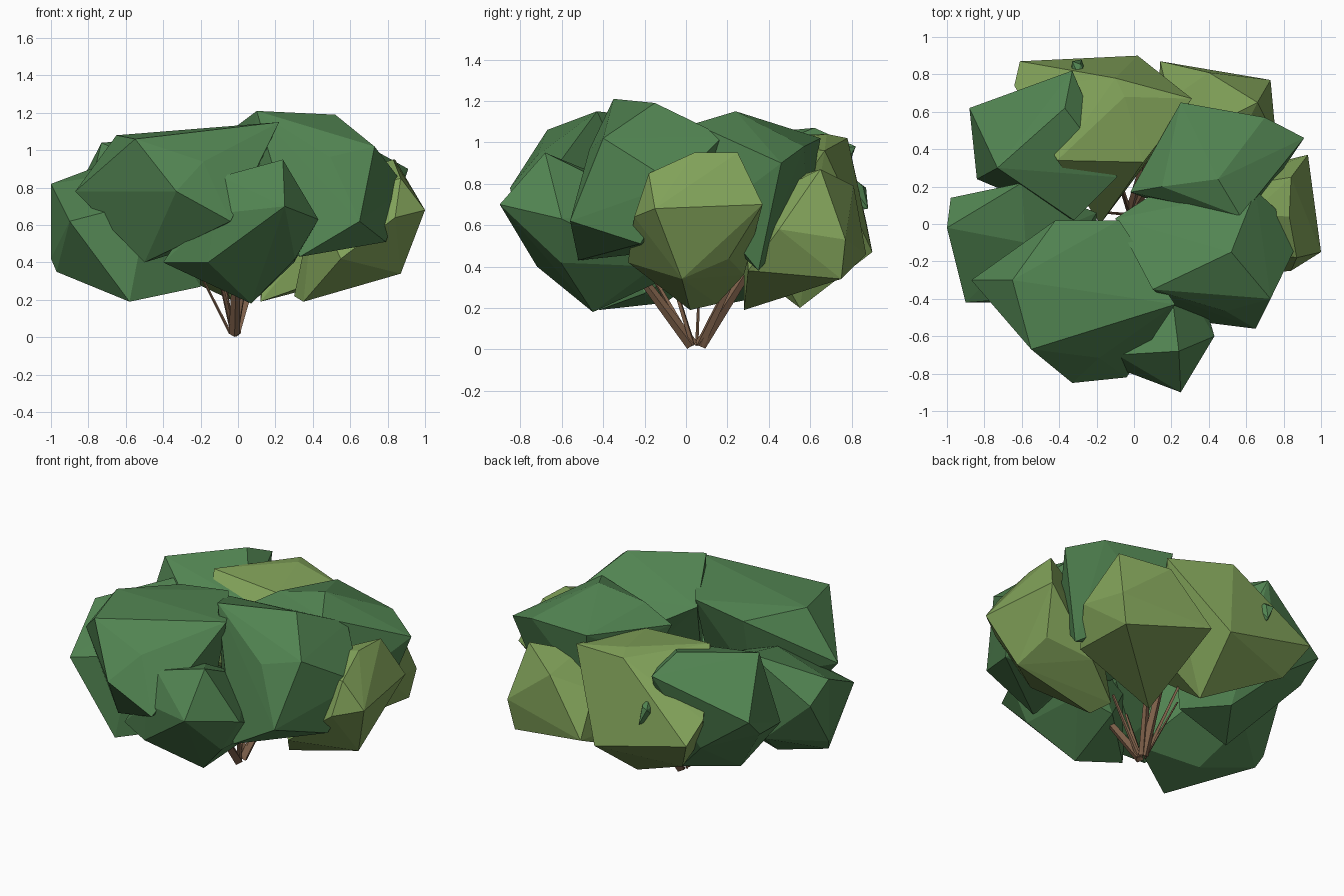
import bpy
import bmesh
import math
import random
from mathutils import Vector

random.seed(4)

cube = bpy.data.objects.get("Cube")
if cube:
    bpy.data.objects.remove(cube, do_unlink=True)


def make_material(name, colour):
    material = bpy.data.materials.new(name)
    material.use_nodes = True
    material.diffuse_color = (*colour, 1)
    shader = next(n for n in material.node_tree.nodes if n.type == 'BSDF_PRINCIPLED')
    shader.inputs["Base Color"].default_value = (*colour, 1)
    return material


leaf_green = make_material("leaf green", (.085, .235, .085))
leaf_olive = make_material("leaf olive", (.22, .36, .1))
bark_brown = make_material("bark brown", (.23, .13, .075))


def finish(bm, name, material):
    bmesh.ops.recalc_face_normals(bm, faces=bm.faces)
    mesh = bpy.data.meshes.new(name)
    bm.to_mesh(mesh)
    bm.free()
    mesh.materials.append(material)
    obj = bpy.data.objects.new(name, mesh)
    bpy.context.collection.objects.link(obj)


def foliage_clump(name, material, centre, radii, corners):
    """Faceted clump: a coarse ellipsoid hull pulled out to a few corner points."""
    centre = Vector(centre)
    corners = [Vector(c) for c in corners]
    points = list(corners)
    sphere = bmesh.new()
    bmesh.ops.create_icosphere(sphere, subdivisions=1, radius=1)
    for vert in sphere.verts:
        push = random.uniform(.85, 1)
        offset = Vector([v * r * push for v, r in zip(vert.co, radii)])
        # Leave out points that would crowd a corner
        if all(offset.angle(c - centre) > .45 for c in corners):
            points.append(centre + offset)
    sphere.free()

    bm = bmesh.new()
    verts = [bm.verts.new(p) for p in points]
    hull = bmesh.ops.convex_hull(bm, input=verts)
    loose = {g for g in hull["geom_interior"] + hull["geom_unused"]
             if isinstance(g, bmesh.types.BMVert)}
    bmesh.ops.delete(bm, geom=list(loose), context='VERTS')
    finish(bm, name, material)


def branch(name, foot, tip, thick, thin):
    """Tapered four-sided branch."""
    axis = tip - foot
    bm = bmesh.new()
    bmesh.ops.create_cone(bm, cap_ends=True, segments=4, radius1=thick,
                          radius2=thin, depth=axis.length)
    turn = axis.to_track_quat('Z', 'Y')
    for vert in bm.verts:
        vert.co = turn @ vert.co + (foot + tip) / 2
    finish(bm, name, bark_brown)


# Front clumps
foliage_clump("front_left_crown", leaf_green, (-.3, -.38, .78), (.42, .4, .36), [
    (-.87, -.3, .78), (-.55, -.67, 1.06), (-.33, -.85, .78), (-.04, -.82, .62),
    (-.65, -.3, 1.08), (.22, -.43, 1.15), (-.08, .02, 1.1), (-.42, .02, 1.05),
    (-.5, -.5, .4)])
foliage_clump("front_right_crown", leaf_green, (.38, -.17, .8), (.42, .36, .38), [
    (.1, -.35, 1.21), (.52, -.15, 1.19), (.73, -.4, 1.02), (.65, -.56, .62),
    (.79, -.22, .51), (.9, -.05, .8), (.65, .18, 1.03), (.33, -.52, .43),
    (-.1, .03, 1.06), (.1, .16, .95)])
foliage_clump("front_low_clump", leaf_green, (.08, -.45, .55), (.36, .34, .34), [
    (.25, -.9, .7), (.24, -.68, .95), (.43, -.6, .63), (.07, -.45, .18),
    (-.4, -.58, .4), (-.12, -.76, .66), (-.16, -.72, .4), (.3, -.15, .4),
    (-.09, -.7, .86), (.08, -.1, .34)])

# Left side and rear left clumps
foliage_clump("side_clump", leaf_green, (-.58, -.1, .58), (.4, .36, .36), [
    (-1, -.02, .82), (-1, -.02, .42), (-.97, -.06, .35), (-.58, -.42, .19),
    (-.9, -.42, .62), (-.98, .14, .7), (-.6, .22, .97), (-.2, -.2, .27),
    (-.2, .06, .8)])
foliage_clump("rear_side_clump", leaf_green, (-.46, .38, .66), (.38, .34, .36), [
    (-.88, .62, .75), (-.33, .82, .98), (-.73, .3, 1.04), (-.09, .25, .92),
    (-.37, .62, 1.07), (-.84, .24, .6), (-.86, .48, .62), (-.32, .02, .85),
    (-.53, .2, .22), (-.32, .5, .28), (-.16, .22, .32)])

# Rear right crown
foliage_clump("rear_crown", leaf_green, (.42, .3, .78), (.38, .34, .3), [
    (.25, .65, 1.02), (.7, .57, .98), (.91, .46, .9), (.57, .04, 1.09),
    (.45, .24, 1.15), (.15, .2, 1.09), (.74, .35, .38), (-.02, .17, .98)])

# Olive clumps
foliage_clump("olive_side_clump", leaf_olive, (.62, .05, .58), (.3, .3, .32), [
    (1, -.15, .68), (.93, .37, .7), (.87, -.02, .34), (.84, .25, .95),
    (.87, -.18, .85), (.84, -.25, .64), (.35, .02, .19), (.83, .04, .95),
    (.55, -.28, .42), (.55, .28, .36), (.3, .15, .22)])
foliage_clump("olive_rear_right_clump", leaf_olive, (.4, .52, .56), (.32, .3, .32), [
    (.73, .77, .53), (.69, .75, .34), (.66, .65, .87), (.14, .87, .46),
    (.4, .81, .79), (.76, .45, .58), (.12, .28, .19), (.66, .3, .38)])
foliage_clump("olive_rear_clump", leaf_olive, (-.16, .52, .66), (.4, .34, .36), [
    (-.61, .87, .62), (.02, .9, .47), (-.1, .78, 1.02), (-.05, .68, 1.04),
    (-.41, .34, 1.03), (.31, .67, .96), (-.64, .74, .75), (-.5, .75, .42),
    (-.04, .55, .2), (-.18, .0, .62), (.05, .33, 1)])

# Green leaf tip poking through the rear
foliage_clump("leaf_tip", leaf_green, (-.3, .8, .75), (.05, .07, .09), [
    (-.28, .88, .68), (-.33, .87, .78)])

# Branches fanning out from the root
root = Vector((-.02, .05, .02))
fan = [(-88, .36, .03), (75, .32, .03), (58, .28, .024), (108, .28, .014),
       (-112, .3, .014), (175, .25, .008), (-60, .18, .014)]
for number, (degrees, reach, thick) in enumerate(fan, start=1):
    angle = math.radians(degrees)
    out = Vector((math.cos(angle), math.sin(angle), 0))
    tip = root + out * reach + Vector((0, 0, .45))
    branch(f"branch_{number}", root + out * .02, tip, thick, thick * .6)
